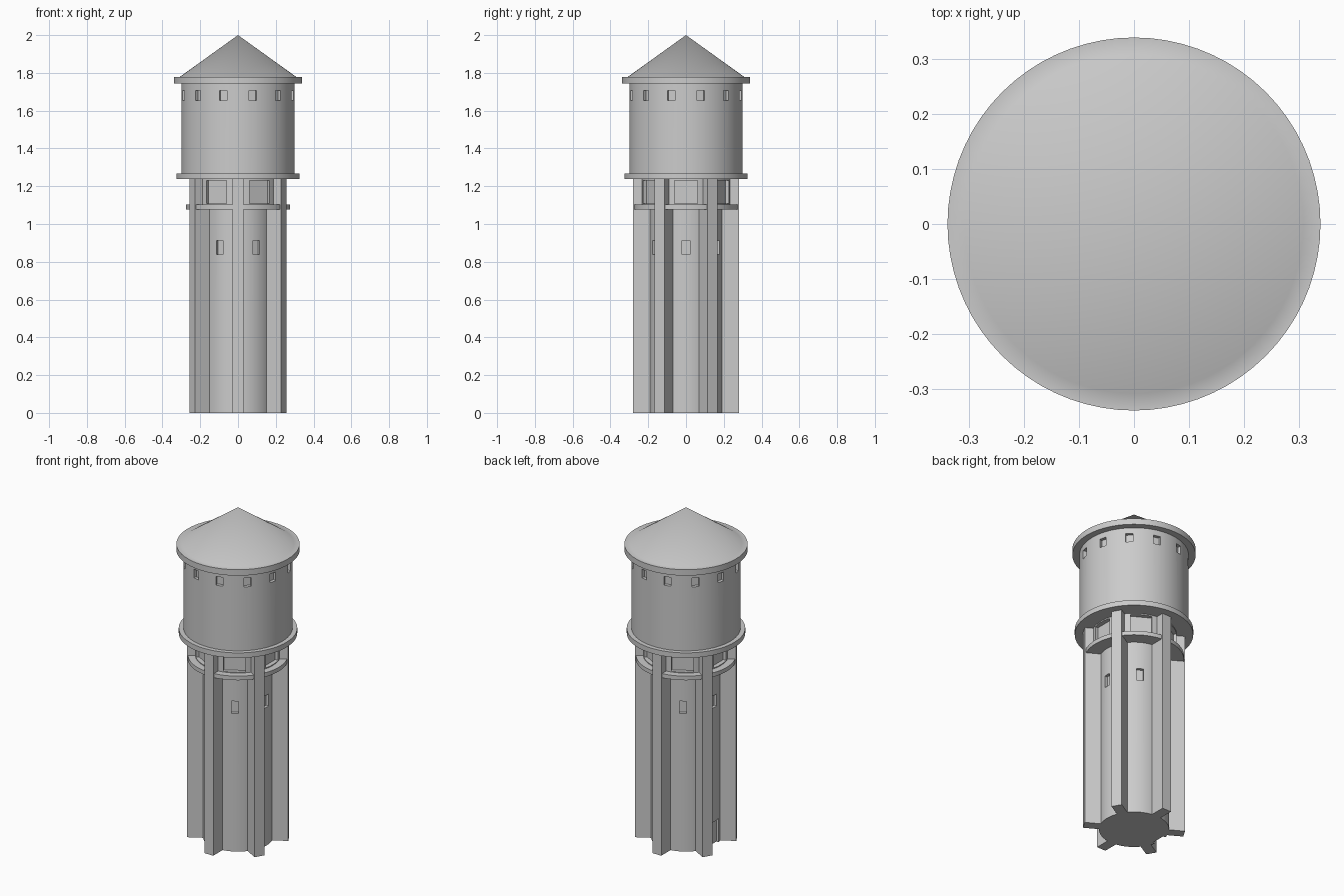
import bpy, bmesh, math
from mathutils import Matrix, Vector

if "Cube" in bpy.data.objects:
    bpy.data.objects.remove(bpy.data.objects["Cube"])

stone = bpy.data.materials.new("light_grey")
stone.diffuse_color = (0.6, 0.6, 0.6, 1)
stone.use_nodes = True
stone.node_tree.nodes["Principled BSDF"].inputs["Base Color"].default_value = stone.diffuse_color


def finish(bm, name):
    bmesh.ops.recalc_face_normals(bm, faces=bm.faces)
    me = bpy.data.meshes.new(name)
    bm.to_mesh(me)
    bm.free()
    ob = bpy.data.objects.new(name, me)
    bpy.context.collection.objects.link(ob)
    me.materials.append(stone)
    return ob


def smooth(ob, angle=38):
    bpy.ops.object.select_all(action='DESELECT')
    ob.select_set(True)
    bpy.context.view_layer.objects.active = ob
    bpy.ops.object.shade_smooth_by_angle(angle=math.radians(angle))


def lathe(name, profile, n=72):
    """Spin (radius, z) points that start and end on the axis."""
    bm = bmesh.new()
    vs = [bm.verts.new((r, 0, z)) for r, z in profile]
    es = [bm.edges.new(p) for p in zip(vs, vs[1:])]
    bmesh.ops.spin(bm, geom=vs + es, axis=(0, 0, 1), cent=(0, 0, 0),
                   steps=n, angle=2 * math.pi, use_duplicate=False)
    bmesh.ops.remove_doubles(bm, verts=bm.verts, dist=1e-5)
    return finish(bm, name)


def drum(name, r, z0, z1):
    return lathe(name, [(0, z0), (r, z0), (r, z1), (0, z1)])


def radial_boxes(name, angles, r0, r1, width, z0, z1):
    """Boxes spanning r0..r1, repeated round the axis."""
    bm = bmesh.new()
    for a in angles:
        m = (Matrix.Rotation(math.radians(a), 4, 'Z')
             @ Matrix.Translation(((r0 + r1) / 2, 0, (z0 + z1) / 2))
             @ Matrix.Diagonal((r1 - r0, width, z1 - z0, 1)))
        bmesh.ops.create_cube(bm, size=1, matrix=m)
    return finish(bm, name)


def cut(ob, cutter):
    mod = ob.modifiers.new("recess", 'BOOLEAN')
    mod.operation, mod.solver, mod.object = 'DIFFERENCE', 'EXACT', cutter
    bpy.context.view_layer.objects.active = ob
    bpy.ops.object.modifier_apply(modifier=mod.name)
    bpy.data.objects.remove(cutter)


sides = range(0, 360, 60)

# Shaft with six small windows and a door on the left side
shaft = drum("shaft", 0.193, 0, 1.09)
cut(shaft, radial_boxes("shaft_windows", sides, 0.175, 0.25, 0.04, 0.838, 0.912))
cut(shaft, radial_boxes("door_cut", [180], 0.172, 0.25, 0.09, -0.02, 0.145))
smooth(shaft)

# Six buttresses
radial_boxes("buttresses", range(30, 390, 60), 0.10, 0.28, 0.06, 0, 1.245)

# Narrow gallery ring and the wider neck with large recessed openings
smooth(drum("gallery_ring", 0.275, 1.078, 1.103))
neck = drum("neck", 0.235, 1.09, 1.245)
cut(neck, radial_boxes("neck_openings", sides, 0.208, 0.3, 0.12, 1.108, 1.23))
smooth(neck)

# Tank with twelve small windows, standing on a floor ring
smooth(drum("tank_floor_ring", 0.326, 1.237, 1.268))
tank = drum("tank", 0.30, 1.25, 1.76)
cut(tank, radial_boxes("tank_windows", range(15, 375, 30), 0.28, 0.36, 0.04, 1.655, 1.708))
smooth(tank)

# Conical roof with a flat eave
smooth(lathe("roof", [(0, 1.743), (0.339, 1.743), (0.339, 1.779), (0.308, 1.779), (0, 2.0)]))
